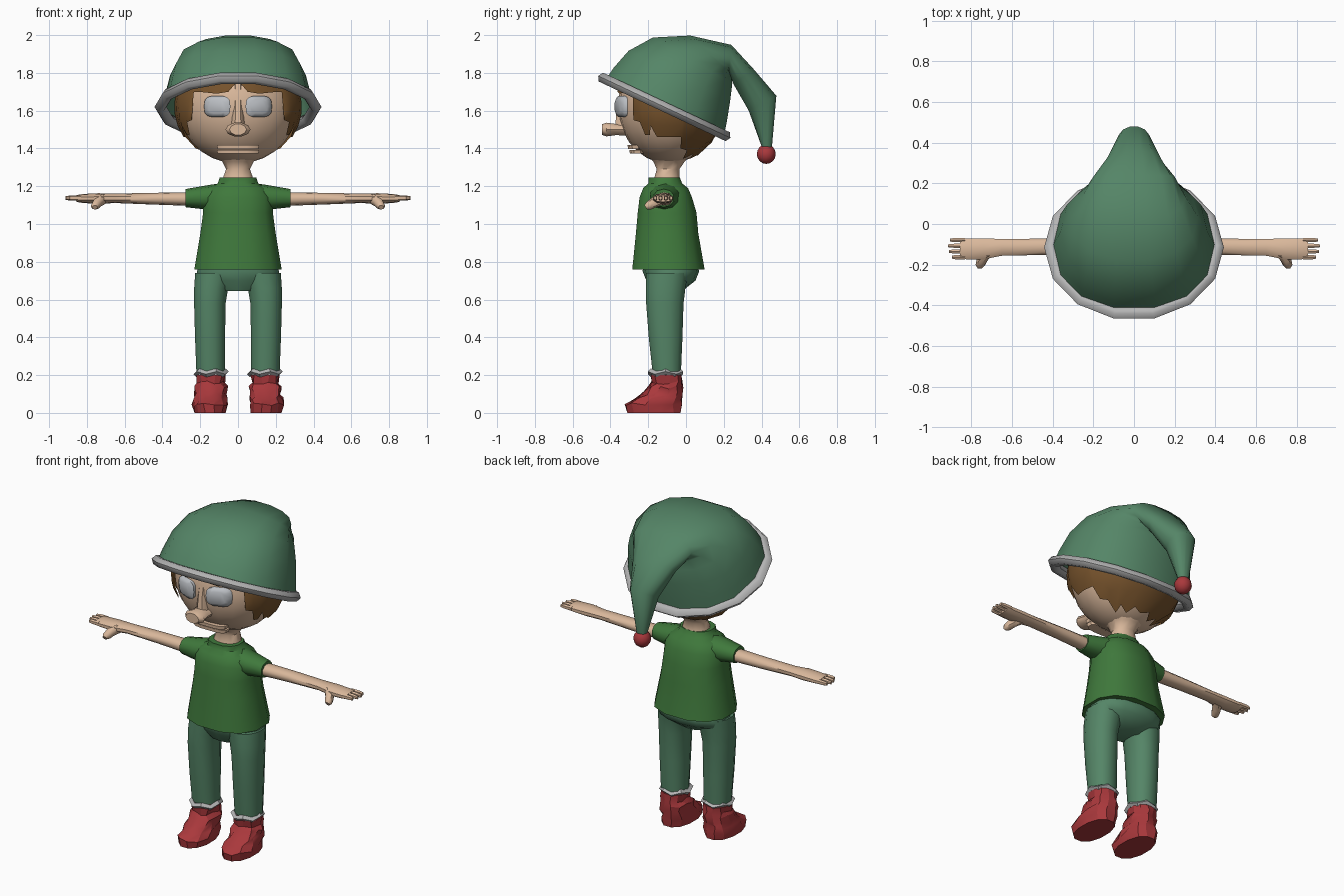
import bpy, bmesh, math, random
from mathutils import Vector as V

if "Cube" in bpy.data.objects:
    bpy.data.objects.remove(bpy.data.objects["Cube"])

random.seed(4)


def mat(name, r, g, b):
    m = bpy.data.materials.new(name)
    m.diffuse_color = (r, g, b, 1)
    m.use_nodes = True
    m.node_tree.nodes["Principled BSDF"].inputs["Base Color"].default_value = m.diffuse_color
    return m


SKIN = mat("skin", .70, .48, .33)
SHIRT = mat("shirt green", .05, .19, .045)
FELT = mat("felt green", .09, .235, .135)
RED = mat("red", .40, .04, .045)
HAIR = mat("hair brown", .18, .085, .025)
TRIM = mat("trim grey", .46, .46, .46)
EYE = mat("eye white", .50, .52, .55)


def finish(name, bm, material, angle=45):
    bmesh.ops.recalc_face_normals(bm, faces=bm.faces)
    me = bpy.data.meshes.new(name)
    bm.to_mesh(me)
    bm.free()
    ob = bpy.data.objects.new(name, me)
    bpy.context.collection.objects.link(ob)
    me.materials.append(material)
    if angle:
        bpy.ops.object.select_all(action='DESELECT')
        ob.select_set(True)
        bpy.context.view_layer.objects.active = ob
        bpy.ops.object.shade_smooth_by_angle(angle=math.radians(angle))
    return ob


def ring(c, u, v, n=12, p=2.0, phase=0.0):
    """Superellipse around c with half axes u and v."""
    c, u, v = V(c), V(u), V(v)
    f = lambda t: math.copysign(abs(t) ** (2 / p), t)
    out = []
    for i in range(n):
        a = 2 * math.pi * (i + phase) / n
        out.append(c + u * f(math.cos(a)) + v * f(math.sin(a)))
    return out


def loft(name, rings, material, caps=(True, True), wrap=False, angle=45):
    bm = bmesh.new()
    vs = [[bm.verts.new(p) for p in r] for r in rings]
    n = len(vs[0])
    for k in range(len(vs) - (0 if wrap else 1)):
        a, b = vs[k], vs[(k + 1) % len(vs)]
        for i in range(n):
            j = (i + 1) % n
            bm.faces.new((a[i], a[j], b[j], b[i]))
    if not wrap:
        if caps[0]:
            bm.faces.new(vs[0])
        if caps[1]:
            bm.faces.new(vs[-1])
    return finish(name, bm, material, angle)


def stack(name, rows, material, n=12, p=2.2, **kw):
    """Horizontal rings: rows of (z, cx, cy, rx, ry)."""
    return loft(name, [ring((x, y, z), (rx, 0, 0), (0, ry, 0), n, p, .5)
                       for z, x, y, rx, ry in rows], material, **kw)


def limb(name, rows, material, s, n=10, p=2.2, **kw):
    """Rings along x: rows of (x, cy, cz, ry, rz)."""
    return loft(name, [ring((s * x, y, z), (0, ry, 0), (0, 0, rz), n, p, .5)
                       for x, y, z, ry, rz in rows], material, **kw)


def ball(name, c, r, material, u=16, v=12):
    bm = bmesh.new()
    bmesh.ops.create_uvsphere(bm, u_segments=u, v_segments=v, radius=1)
    for w in bm.verts:
        w.co = V((w.co.x * r[0], w.co.y * r[1], w.co.z * r[2])) + V(c)
    return finish(name, bm, material)


# Hat: rings given by outer point, inner point (y, z) and half width
HAT = [(-.43, 1.77, .21, 1.47, .40), (-.39, 1.83, .225, 1.55, .385),
       (-.31, 1.92, .24, 1.65, .36), (-.18, 1.99, .25, 1.74, .315),
       (.02, 2.0, .24, 1.79, .255), (.24, 1.95, .225, 1.80, .20),
       (.36, 1.82, .25, 1.74, .14), (.48, 1.68, .33, 1.60, .08),
       (.455, 1.40, .40, 1.41, .03)]
loft("hat", [ring((0, (a + c) / 2, (b + d) / 2), (w, 0, 0),
                  (0, (c - a) / 2, (d - b) / 2), 14, 2.25)
             for a, b, c, d, w in HAT], FELT, caps=(False, True), angle=60)

# Hat rim: tilted tube
centre, tilt = V((0, -.115, 1.62)), V((0, .33, -.155))
normal = V((0, .155, .33)).normalized()
rim = []
for pt in ring(centre, (.41, 0, 0), tilt, 14):
    rim.append(ring(pt, (pt - centre).normalized() * .032, normal * .03, 6))
loft("hat_rim", rim, TRIM, wrap=True, angle=60)
ball("hat_pompom", (0, .425, 1.37), (.05, .05, .052), RED, 12, 8)

# Head
HC, HR = V((0, -.09, 1.62)), V((.315, .27, .30))
ball("head", HC, HR, SKIN, 20, 14)

# Hair: shell with a jagged lower edge, (degrees from front, lower z)
EDGE = [(0, 1.76), (9, 1.70), (20, 1.69), (40, 1.70), (46, 1.70), (48, 1.55),
        (56, 1.54), (60, 1.47), (66, 1.47), (69, 1.52), (75, 1.46), (90, 1.46),
        (105, 1.46), (108, 1.40), (120, 1.39), (126, 1.345), (140, 1.37),
        (150, 1.345), (165, 1.37), (180, 1.355)]
bm = bmesh.new()
cols = []
for deg, low in EDGE + [(360 - d, z) for d, z in EDGE[-2:0:-1]]:
    a = math.radians(deg)
    col = []
    for k in range(7):
        z = low + (1.82 - low) * k / 6
        r = math.sqrt(1 - ((z - HC.z) / .306) ** 2)
        col.append(bm.verts.new((.338 * r * math.sin(a),
                                 HC.y - .287 * r * math.cos(a), z)))
    cols.append(col)
for i, a in enumerate(cols):
    b = cols[(i + 1) % len(cols)]
    for k in range(6):
        bm.faces.new((a[k], b[k], b[k + 1], a[k + 1]))
finish("hair", bm, HAIR)

# Nose, bridge and lips
loft("nose", [ring((0, y, 1.50), (rx, 0, 0), (0, 0, rz), 10)
              for y, rx, rz in [(-.30, .055, .034), (-.37, .055, .031),
                                (-.42, .066, .038), (-.445, .045, .03)]], SKIN)
stack("nose_bridge", [(1.50, 0, -.33, .04, .05), (1.60, 0, -.335, .03, .035),
                      (1.75, 0, -.31, .03, .03)], SKIN, n=8)
for part, z, y in (("upper_lip", 1.408, -.268), ("lower_lip", 1.382, -.258)):
    stack(part, [(z - .01, 0, y, .11, .04), (z + .01, 0, y, .115, .042)],
          SKIN, n=12, p=3)

# Neck and shirt
stack("neck", [(1.20, 0, -.10, .085, .075), (1.25, 0, -.10, .08, .068),
               (1.29, 0, -.095, .065, .062), (1.33, 0, -.09, .085, .085),
               (1.37, 0, -.09, .13, .12)], SKIN)
stack("shirt", [(.76, 0, -.093, .238, .197), (.95, 0, -.10, .205, .17),
                (1.06, 0, -.10, .19, .16), (1.14, 0, -.107, .188, .143),
                (1.19, 0, -.108, .155, .122), (1.215, 0, -.11, .11, .092),
                (1.245, 0, -.115, .10, .085)], SHIRT, n=12, p=2.4)

# Hips
stack("hips", [(.82, 0, -.09, .19, .13), (.75, 0, -.08, .222, .15),
               (.70, 0, -.08, .215, .13), (.645, 0, -.10, .10, .08)],
      FELT, n=14)

for s, side in ((1, "left"), (-1, "right")):
    # Eye: rounded plate following the face
    loft(side + "_eye", [ring((s * .11, y, 1.622), (.07 * k, s * .025 * k, 0),
                              (0, 0, .057 * k), 14, 3.2)
                         for y, k in [(-.30, 1), (-.347, 1), (-.362, .65)]],
         EYE, angle=60)

    # Sleeve and arm
    limb(side + "_sleeve", [(.10, -.11, 1.15, .085, .065),
                            (.18, -.115, 1.14, .075, .062),
                            (.278, -.118, 1.137, .055, .048)], SHIRT, s)
    limb(side + "_arm", [(.25, -.115, 1.132, .045, .036),
                         (.45, -.112, 1.134, .042, .031),
                         (.65, -.115, 1.136, .043, .025),
                         (.74, -.122, 1.135, .054, .028),
                         (.82, -.122, 1.135, .054, .024),
                         (.855, -.122, 1.135, .052, .018)], SKIN, s)

    # Four fingers and a thumb
    for i, tip in enumerate((.895, .91, .914, .905)):
        y = -.163 + i * .028
        limb("%s_finger_%d" % (side, i + 1),
             [(.83, y, 1.137, .012, .015), (.88, y, 1.138, .012, .014),
              (tip, y, 1.137, .008, .010)], SKIN, s, n=6)
    loft(side + "_thumb", [ring((s * x, y, z), (r, 0, 0),
                                (0, r * .5, -r * .8), 8)
                           for x, y, z, r in [(.72, -.14, 1.13, .035),
                                              (.745, -.175, 1.11, .028),
                                              (.755, -.20, 1.095, .024),
                                              (.758, -.213, 1.088, .014)]], SKIN)

    # Trouser leg
    stack(side + "_leg", [(.74, s * .125, -.10, .105, .115),
                          (.66, s * .142, -.108, .093, .108),
                          (.58, s * .149, -.112, .086, .102),
                          (.40, s * .148, -.108, .082, .092),
                          (.22, s * .145, -.102, .078, .078)], FELT, n=12)

    # Cuff: zigzag collar above the boot
    cuff = []
    for i, pt in enumerate(ring((s * .142, -.108, .212), (.078, 0, 0),
                                (0, .082, 0), 10)):
        out = (pt - V((s * .142, -.108, .212))).normalized()
        pt.z += .007 * (-1) ** i
        cuff.append(ring(pt, out * .016, (0, 0, .016), 4))
    loft(side + "_cuff", cuff, TRIM, wrap=True, angle=30)

    # Boot: crumpled, faceted stack
    boot = [(0, .148, -.17, .085, .145), (.045, .148, -.172, .092, .15),
            (.075, .147, -.15, .09, .128), (.10, .145, -.128, .084, .104),
            (.135, .143, -.112, .088, .092), (.16, .143, -.105, .074, .08),
            (.20, .143, -.105, .08, .083)]
    ob = stack(side + "_boot", [(z, s * x, y, a, b) for z, x, y, a, b in boot],
               RED, n=12, angle=25)
    for w in ob.data.vertices:
        if .03 < w.co.z < .19:
            w.co += V([random.uniform(-.009, .009) for _ in range(3)])
